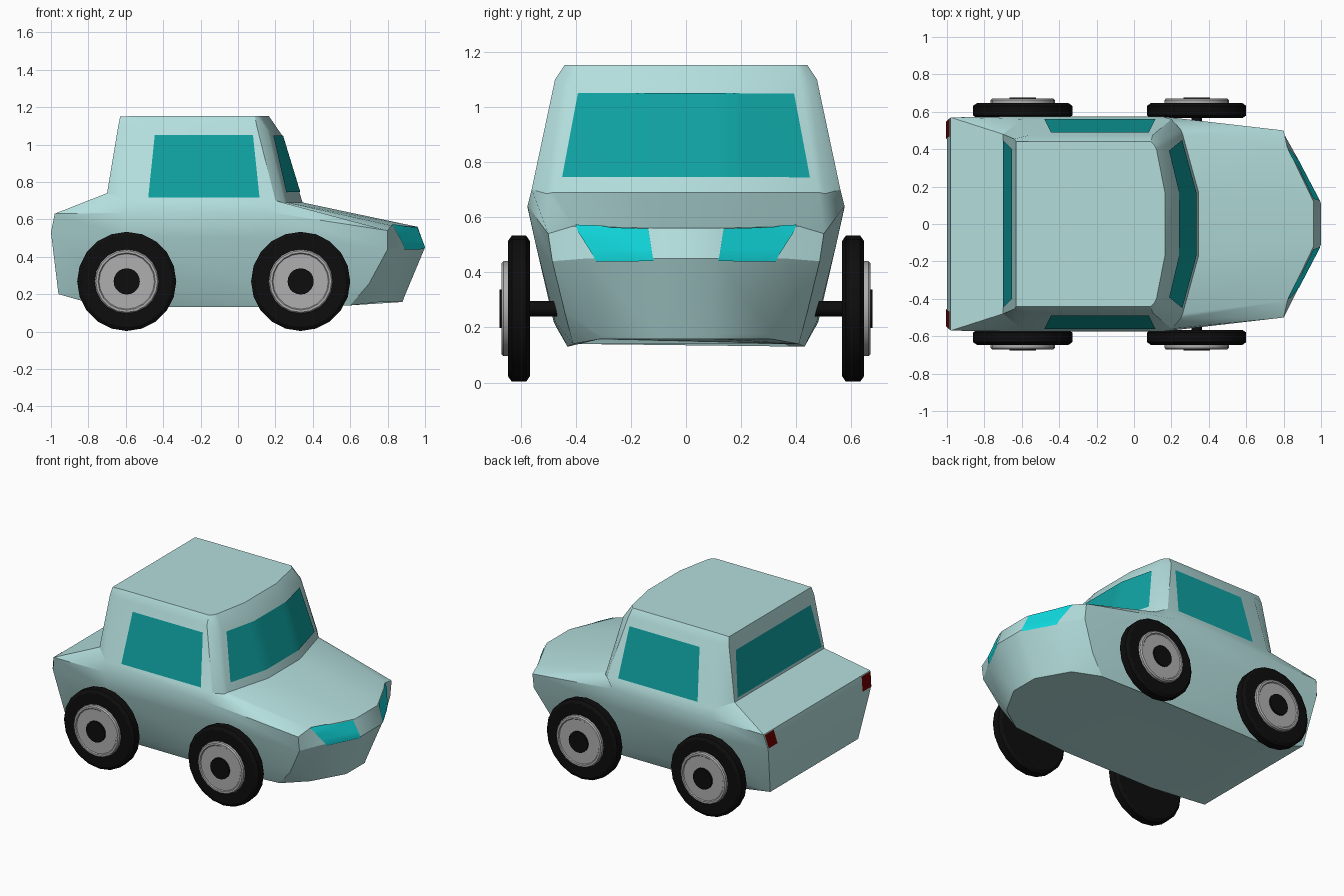
import bpy, bmesh
from math import radians, cos, sin, pi
from mathutils import Vector
from mathutils.bvhtree import BVHTree

if "Cube" in bpy.data.objects:
    bpy.data.objects.remove(bpy.data.objects["Cube"])


def material(name, r, g, b):
    m = bpy.data.materials.new(name)
    m.diffuse_color = (r, g, b, 1)
    m.use_nodes = True
    m.node_tree.nodes["Principled BSDF"].inputs["Base Color"].default_value = m.diffuse_color
    return m


PAINT = material("paint", 0.45, 0.73, 0.72)
GLASS = material("glass", 0.005, 0.36, 0.36)
LAMP = material("lamp", 0.005, 0.68, 0.71)
RED = material("tail_red", 0.15, 0.0, 0.0)
RUBBER = material("rubber", 0.004, 0.004, 0.004)
METAL = material("metal", 0.43, 0.43, 0.43)


def finish(bm, name, mat, angle=30):
    mesh = bpy.data.meshes.new(name)
    bm.to_mesh(mesh)
    ob = bpy.data.objects.new(name, mesh)
    bpy.context.collection.objects.link(ob)
    mesh.materials.append(mat)
    bpy.ops.object.select_all(action='DESELECT')
    ob.select_set(True)
    bpy.context.view_layer.objects.active = ob
    bpy.ops.object.shade_smooth_by_angle(angle=radians(angle))
    return ob


# Body: stacked rings, each half-ring runs from rear corner to nose
rings = [
    # floor
    [(-.75, .41, .14), (-.5, .43, .13), (.2, .43, .13), (.60, .41, .14), (.76, .31, .158), (.88, .10, .158)],
    # sill
    [(-.96, .47, .20), (-.6, .48, .22), (.2, .475, .22), (.70, .44, .255), (.77, .32, .175), (.885, .10, .175)],
    # bumper line
    [(-1.0, .55, .53), (-.6, .545, .5), (.15, .545, .5), (.80, .485, .44), (.87, .36, .45), (1.0, .11, .45)],
    # beltline
    [(-.98, .57, .63), (-.6, .575, .635), (.15, .575, .64), (.80, .50, .54), (.82, .41, .567), (.96, .12, .56)],
    # cabin base
    [(-.70, .48, .74), (-.6, .56, .70), (.2, .56, .70), (.25, .505, .685), (.26, .48, .69), (.345, .17, .69)],
    # roof edge
    [(-.64, .455, 1.10), (-.56, .475, 1.10), (.10, .475, 1.10), (.155, .45, 1.08), (.17, .42, 1.07), (.235, .17, 1.05)],
    # roof
    [(-.63, .44, 1.15), (-.55, .44, 1.152), (.09, .44, 1.152), (.11, .42, 1.152), (.12, .40, 1.152), (.165, .17, 1.152)],
]
bm = bmesh.new()
loops = [[bm.verts.new(p) for p in half] +
         [bm.verts.new((x, -y, z)) for x, y, z in reversed(half)] for half in rings]
for a, b in zip(loops, loops[1:]):
    n = len(a)
    for i in range(n):
        j = (i + 1) % n
        bm.faces.new((a[i], a[j], b[j], b[i]))
bm.faces.new(loops[0])
bm.faces.new(loops[-1])
bmesh.ops.recalc_face_normals(bm, faces=bm.faces)
body_tree = BVHTree.FromBMesh(bm)
finish(bm, "body", PAINT)
bm.free()


def panel(name, mat, columns, n=6):
    """Thin skin laid on the body; columns are (top, bottom) point pairs."""
    bm = bmesh.new()
    grid = []
    for k in range((len(columns) - 1) * n + 1):
        c = min(k // n, len(columns) - 2)
        t = k / n - c
        (t0, b0), (t1, b1) = [[Vector(p) for p in columns[c + d]] for d in (0, 1)]
        top, low = t0.lerp(t1, t), b0.lerp(b1, t)
        col = []
        for r in range(n + 1):
            hit, normal, _, _ = body_tree.find_nearest(top.lerp(low, r / n))
            col.append(bm.verts.new(hit + normal * 0.005))
        grid.append(col)
    for a, b in zip(grid, grid[1:]):
        for r in range(n):
            f = bm.faces.new((a[r], a[r + 1], b[r + 1], b[r]))
            f.normal_update()
            if f.normal.dot(body_tree.find_nearest(f.calc_center_median())[1]) < 0:
                f.normal_flip()
    finish(bm, name, mat)
    bm.free()


def flip(columns, s):
    return [tuple((x, s * y, z) for x, y, z in pair) for pair in columns]


# Windscreen and rear window
half = [((.18, .39, 1.047), (.26, .45, .745)), ((.232, .17, 1.047), (.33, .17, .745))]
panel("windscreen", GLASS, half + flip(half[::-1], -1))
rear = [((-.648, .40, 1.05), (-.697, .45, .76))]
panel("rear_window", GLASS, rear + flip(rear, -1))

# Side windows, headlights and tail lights
for s, side in ((1, "left"), (-1, "right")):
    panel("side_window_" + side, GLASS, flip(
        [((-.445, .486, 1.05), (-.48, .558, .715)), ((.08, .486, 1.05), (.115, .558, .715))], s))
    panel("headlight_" + side, LAMP, flip(
        [((.82, .40, .565), (.88, .32, .442)), ((.955, .135, .557), (.995, .115, .442))], s))
    panel("tail_light_" + side, RED, flip(
        [((-.98, .565, .626), (-1, .548, .535)), ((-.98, .47, .626), (-1, .455, .535))], s), 2)


def lathe(name, mat, profile, x, s, sides=20):
    """Revolve (radius, y) points about the wheel axis."""
    bm = bmesh.new()
    rows = [[bm.verts.new((x + r * cos(2 * pi * i / sides), s * y, .268 + r * sin(2 * pi * i / sides)))
             for i in range(sides)] for r, y in profile]
    for a, b in zip(rows, rows[1:]):
        for i in range(sides):
            j = (i + 1) % sides
            bm.faces.new((a[i], a[j], b[j], b[i]))
    bm.faces.new(rows[0])
    bm.faces.new(rows[-1])
    bmesh.ops.recalc_face_normals(bm, faces=bm.faces)
    finish(bm, name, mat)
    bm.free()


# Wheels: tyre with axle stub, stepped metal disc, black hub
for x, end in ((-.595, "rear"), (.335, "front")):
    for s, side in ((1, "left"), (-1, "right")):
        tag = end + "_" + side
        lathe("tyre_" + tag, RUBBER, [(.028, .43), (.028, .566), (.245, .566), (.265, .58),
                                      (.265, .632), (.245, .646), (.16, .646)], x, s)
        lathe("rim_" + tag, METAL, [(.172, .64), (.172, .662), (.165, .67), (.153, .67),
                                    (.148, .664)], x, s)
        lathe("hub_" + tag, RUBBER, [(.07, .655), (.07, .676)], x, s)
